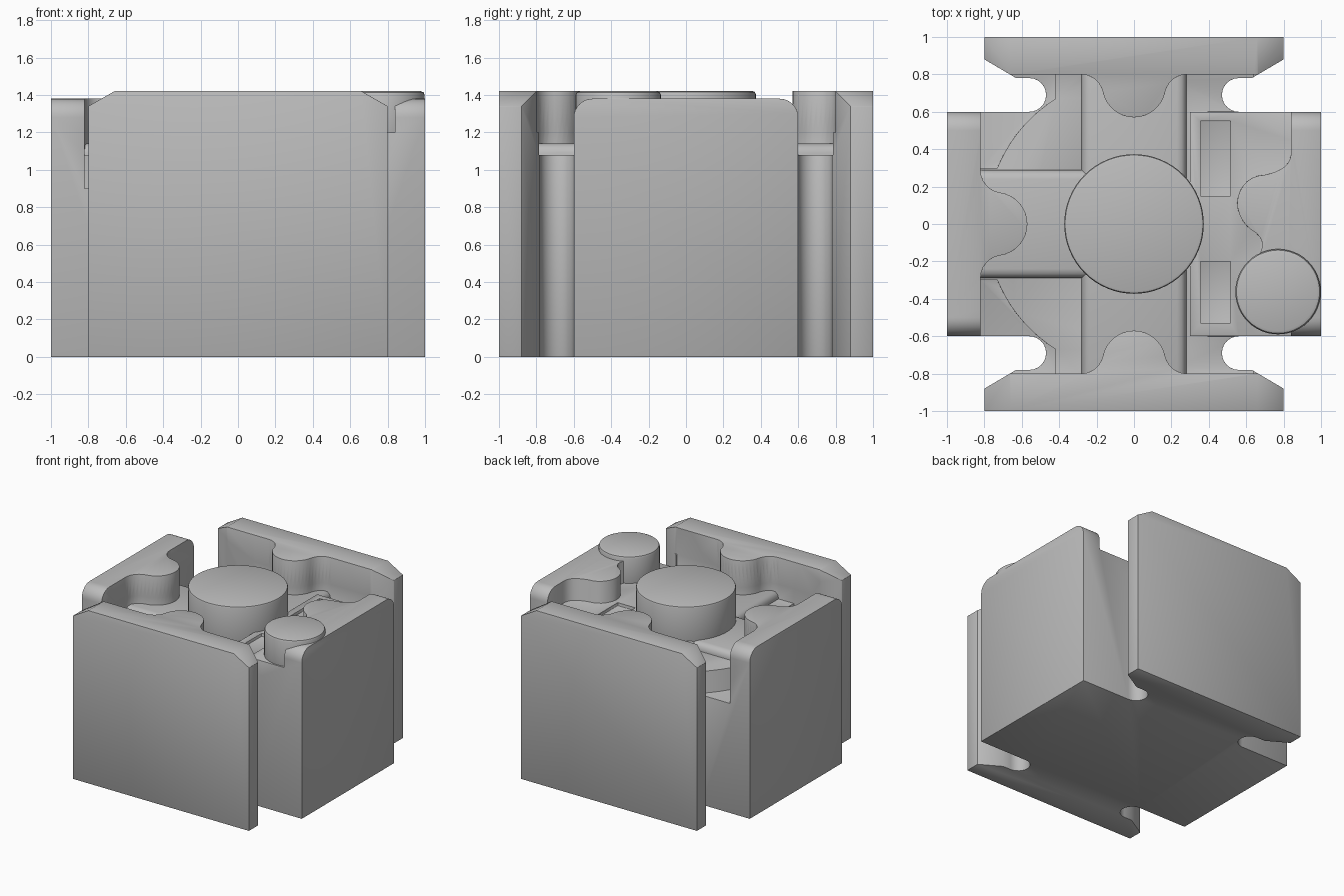
import bpy, bmesh
from math import sin, cos, radians, atan2, sqrt, pi

default = bpy.data.objects.get("Cube")
if default:
    bpy.data.objects.remove(default, do_unlink=True)

grey = bpy.data.materials.new("plain grey")
grey.use_nodes = True
grey.diffuse_color = (0.5, 0.5, 0.5, 1)
grey.node_tree.nodes["Principled BSDF"].inputs["Base Color"].default_value = (0.5, 0.5, 0.5, 1)


def arc(cx, cy, r, a0, a1, n):
    """Points on an arc, angles in degrees."""
    return [(cx + r * cos(radians(a0 + (a1 - a0) * i / n)),
             cy + r * sin(radians(a0 + (a1 - a0) * i / n))) for i in range(n + 1)]


def prism(name, pts, lo, hi, axis="z"):
    """Extrude a flat outline along one axis."""
    place = {"z": lambda a, b, h: (a, b, h),
             "y": lambda a, b, h: (a, h, b),
             "x": lambda a, b, h: (h, a, b)}[axis]
    bm = bmesh.new()
    ends = [[bm.verts.new(place(a, b, h)) for a, b in pts] for h in (lo, hi)]
    bm.faces.new(ends[0])
    bm.faces.new(ends[1])
    for i in range(len(pts)):
        j = (i + 1) % len(pts)
        bm.faces.new((ends[0][i], ends[0][j], ends[1][j], ends[1][i]))
    bmesh.ops.recalc_face_normals(bm, faces=bm.faces)
    mesh = bpy.data.meshes.new(name)
    bm.to_mesh(mesh)
    bm.free()
    mesh.materials.append(grey)
    obj = bpy.data.objects.new(name, mesh)
    bpy.context.scene.collection.objects.link(obj)
    return obj


def rect(x0, x1, y0, y1):
    return [(x0, y0), (x1, y0), (x1, y1), (x0, y1)]


def bake(obj):
    """Apply the modifiers and weld tiny edges."""
    bpy.context.view_layer.update()
    deps = bpy.context.evaluated_depsgraph_get()
    mesh = bpy.data.meshes.new_from_object(obj.evaluated_get(deps))
    obj.modifiers.clear()
    obj.data = mesh
    bm = bmesh.new()
    bm.from_mesh(mesh)
    bmesh.ops.remove_doubles(bm, verts=bm.verts, dist=0.0005)
    bm.to_mesh(mesh)
    bm.free()


def cut(obj, cutter):
    mod = obj.modifiers.new("cut", "BOOLEAN")
    mod.operation = "DIFFERENCE"
    mod.solver = "EXACT"
    mod.object = cutter
    bake(obj)
    bpy.data.objects.remove(cutter, do_unlink=True)


def finish(obj, width, segments=2):
    """Round the edges and shade smooth."""
    mod = obj.modifiers.new("bevel", "BEVEL")
    mod.width = width
    mod.segments = segments
    mod.limit_method = "ANGLE"
    mod.angle_limit = radians(35)
    mod.use_clamp_overlap = True
    bake(obj)
    bpy.ops.object.select_all(action="DESELECT")
    obj.select_set(True)
    bpy.context.view_layer.objects.active = obj
    bpy.ops.object.shade_smooth_by_angle(angle=radians(35))


def lobe(depth, r=0.17, f=0.12):
    """Rounded wall bulge as (along, inward) points, with fillets at its root."""
    cx = sqrt((r + f) ** 2 - (f - depth) ** 2)
    a = atan2(f - depth, cx) * 180 / pi
    half = arc(cx, f, f, 270, 180 + a, 6)
    nose = arc(0, depth, r, a, 180 - a, 16)[1:-1]
    return half + nose + [(-t, d) for t, d in reversed(half)]


def soften(pts, rounds=2):
    """Corner cutting for an open path."""
    for _ in range(rounds):
        out = [pts[0]]
        for (ax, ay), (bx, by) in zip(pts, pts[1:]):
            out += [(ax * .75 + bx * .25, ay * .75 + by * .25),
                    (ax * .25 + bx * .75, ay * .25 + by * .75)]
        pts = out + [pts[-1]]
    return pts


# Block: cross outline with four round-ended slots
quarter = [(1, 0.6)] + arc(0.56, 0.69, 0.09, 270, 90, 12) + [(0.63, 0.78), (0.8, 0.88), (0.8, 1)]
upper = quarter + [(-x, y) for x, y in reversed(quarter)]
block = prism("block", upper + [(-x, -y) for x, y in upper], 0, 1.42)

# Lower, rounded tops of the side walls
corner = arc(0.5, 1.28, 0.1, 90, 0, 8)
profile = [(-0.7, 1.5), (-0.7, 1.28)] + [(-y, z) for y, z in reversed(corner)]
profile += corner + [(0.7, 1.28), (0.7, 1.5)]
for s in (-1, 1):
    cut(block, prism("side_top_cutter", profile, s * 0.5, s * 1.1, "x"))

# Chamfered top corners of the end plates
for sx in (-1, 1):
    for sy in (-1, 1):
        wedge = [(0.66, 1.42), (0.8, 1.34), (0.905, 1.28), (0.905, 1.5), (0.52, 1.5)]
        cut(block, prism("chamfer_cutter", [(sx * x, z) for x, z in wedge],
                         sy * 0.75, sy * 1.1, "y"))

# Cavity: wavy wall on one side, a bulge on each of the other three
end_bulge, side_bulge = lobe(0.06), lobe(0.08)
three_walls = [(t, 0.8 - d) for t, d in end_bulge] + [(-0.82, 0.8)]
three_walls += [(d - 0.82, t) for t, d in side_bulge] + [(-0.82, -0.8)]
three_walls += [(-t, d - 0.8) for t, d in end_bulge]
wavy = soften([(0.84, -0.5), (0.72, -0.3), (0.66, -0.2), (0.7, -0.08), (0.58, 0),
               (0.54, 0.13), (0.61, 0.25), (0.75, 0.27), (0.84, 0.33), (0.84, 0.45)])
panel_wall = [(0.84, -0.8)] + wavy + [(0.84, 0.8)]
step_wall = [(0.64, -0.8), (0.64, -0.6), (0.3, -0.6), (0.3, 0.6), (0.64, 0.6), (0.64, 0.8)]
cut(block, prism("panel_cutter", panel_wall + three_walls, 1.2, 1.6))
cut(block, prism("floor_cutter", step_wall + three_walls, 1.08, 1.6))

# Deep corners outside the round floor
pocket = [(-0.82, 0.8), (-0.82, 0.3)] + arc(0, 0, 0.79, 157.7, 122, 10) + [(-0.42, 0.8)]
for s in (-1, 1):
    cut(block, prism("corner_cutter", [(x, s * y) for x, y in pocket], 0.9, 1.6))

# Shallow rectangular recesses in the panel
for y0, y1 in ((0.15, 0.55), (-0.53, -0.2)):
    cut(block, prism("recess_cutter", rect(0.355, 0.515, y0, y1), 1.175, 1.6))
finish(block, 0.014)

# Raised ridges leading from the centre to the bulges
finish(prism("side_ridge", rect(-0.86, 0, -0.29, 0.29), 0.85, 1.14), 0.05, 3)
finish(prism("end_ridge", rect(-0.28, 0.28, -0.86, 0.86), 0.85, 1.14), 0.05, 3)

# Round bosses
finish(prism("centre_boss", arc(0, 0, 0.373, 0, 354.375, 63), 1.0, 1.42), 0.015)
finish(prism("small_boss", arc(0.77, -0.362, 0.228, 0, 352.5, 47), 1.1, 1.42), 0.02)
